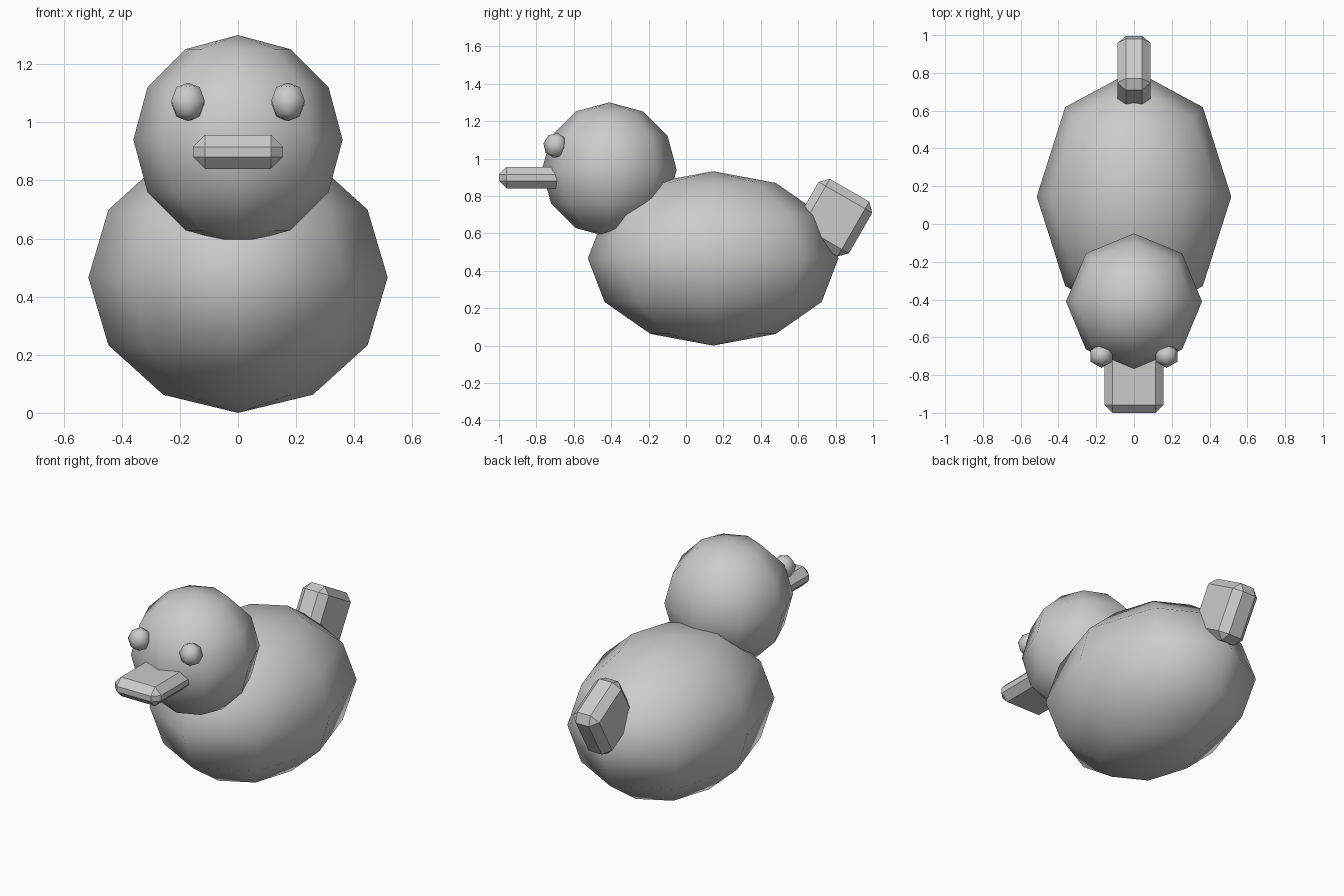
import bpy
import math

if "Cube" in bpy.data.objects:
    bpy.data.objects.remove(bpy.data.objects["Cube"])

grey = bpy.data.materials.new("plain grey")
grey.diffuse_color = (0.6, 0.6, 0.6, 1)
grey.use_nodes = True
grey.node_tree.nodes["Principled BSDF"].inputs["Base Color"].default_value = grey.diffuse_color


def ball(name, centre, radii, segments, rings, tilt=0):
    """Smooth low-poly ellipsoid."""
    bpy.ops.mesh.primitive_uv_sphere_add(segments=segments, ring_count=rings, radius=1,
                                         location=centre, rotation=(math.radians(tilt), 0, 0))
    obj = bpy.context.object
    obj.name = name
    obj.scale = radii
    bpy.ops.object.shade_smooth()
    obj.data.materials.append(grey)
    return obj


def chamfered_box(name, centre, size, chamfer, tilt=0):
    """Flat-faced box with single-cut edges."""
    bpy.ops.mesh.primitive_cube_add(size=1, location=centre)
    obj = bpy.context.object
    obj.name = name
    obj.scale = size
    bpy.ops.object.transform_apply(location=False, rotation=False, scale=True)
    obj.rotation_euler.x = math.radians(tilt)
    bevel = obj.modifiers.new("chamfer", 'BEVEL')
    bevel.width = chamfer
    bevel.segments = 1
    obj.data.materials.append(grey)
    return obj


# Body and head
ball("body", (0, 0.145, 0.466), (0.515, 0.67, 0.466), 8, 6)
ball("head", (0, -0.41, 0.94), (0.36, 0.36, 0.36), 8, 6)

# Eyes, leaning back slightly
for side, label in ((-1, "right"), (1, "left")):
    ball(label + "_eye", (side * 0.172, -0.697, 1.07), (0.066, 0.066, 0.067), 6, 4, -10)

# Bill, running back into the head
chamfered_box("bill", (0, -0.8, 0.898), (0.31, 0.4, 0.116), 0.041)

# Upturned tail
chamfered_box("tail", (0, 0.79, 0.684), (0.175, 0.331, 0.338), 0.044, -30)
